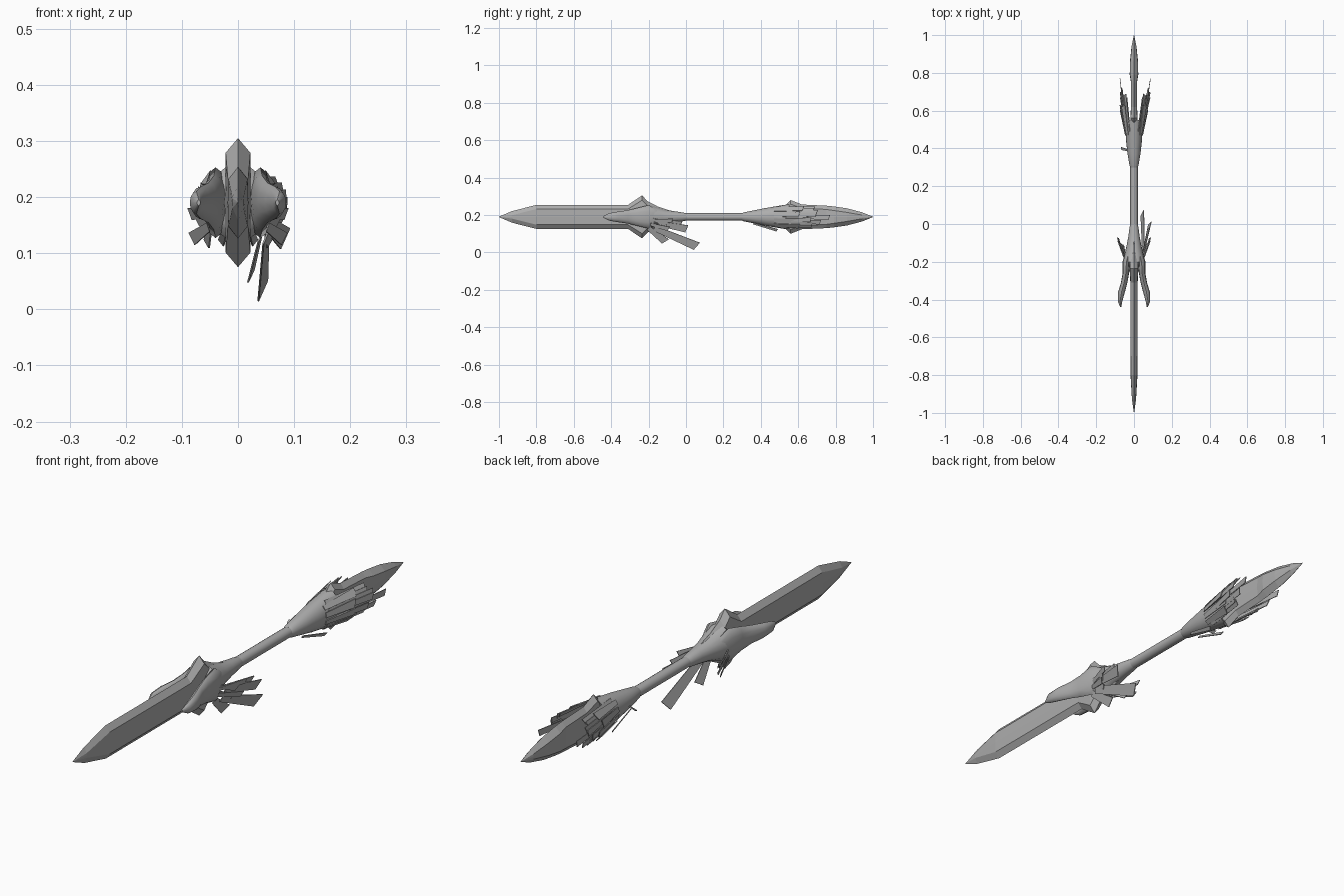
import bpy, bmesh, math
from mathutils import Vector

if "Cube" in bpy.data.objects:
    bpy.data.objects.remove(bpy.data.objects["Cube"])

CZ = 0.19  # height of the weapon's long axis
steel = bpy.data.materials.new("grey_steel")
steel.diffuse_color = (0.42, 0.42, 0.42, 1)
steel.use_nodes = True
steel.node_tree.nodes["Principled BSDF"].inputs["Base Color"].default_value = steel.diffuse_color


def finish(name, bm, smooth=None):
    bmesh.ops.remove_doubles(bm, verts=bm.verts, dist=0.0001)
    bmesh.ops.recalc_face_normals(bm, faces=bm.faces)
    me = bpy.data.meshes.new(name)
    bm.to_mesh(me)
    bm.free()
    ob = bpy.data.objects.new(name, me)
    bpy.context.collection.objects.link(ob)
    me.materials.append(steel)
    if smooth:
        bpy.ops.object.select_all(action='DESELECT')
        bpy.context.view_layer.objects.active = ob
        ob.select_set(True)
        bpy.ops.object.shade_smooth_by_angle(angle=math.radians(smooth))
    return ob


def skin(name, rings, smooth=None):
    """Bridge a list of equal point rings and cap both ends."""
    bm = bmesh.new()
    loops = [[bm.verts.new(p) for p in r] for r in rings]
    n = len(loops[0])
    for a, b in zip(loops, loops[1:]):
        for i in range(n):
            bm.faces.new((a[i], a[(i + 1) % n], b[(i + 1) % n], b[i]))
    bm.faces.new(loops[0])
    bm.faces.new(loops[-1])
    return finish(name, bm, smooth)


def tube(name, stations, n=16, side=1):
    """Elliptical loft; stations are (y, centre x, radius x, radius z)."""
    rings = []
    for y, cx, rx, rz in stations:
        angs = [2 * math.pi * i / n for i in range(n)]
        rings.append([(side * (cx + rx * math.cos(a)), y, CZ + rz * math.sin(a)) for a in angs])
    return skin(name, rings, 40)


def blade(name, stations):
    """Bevelled blade; stations are (y, half height, bevel depth, half thickness)."""
    rings = []
    for y, h, b, t in stations:
        k = h - b
        prof = [(0, h), (t, k), (t * 1.08, 0), (t, -k), (0, -h), (-t, -k), (-t * 1.08, 0), (-t, k)]
        rings.append([(x, y, CZ + z) for x, z in prof])
    return skin(name, rings)


def feather(name, base, tip, width, across):
    """Thin tapered plate with a slanted end."""
    base, tip, across = Vector(base), Vector(tip), Vector(across)
    d = (tip - base).normalized()
    w = (across - d * across.dot(d)).normalized() * width / 2
    nrm = d.cross(w).normalized() * 0.0015
    quad = [base - w * 0.6, base + w * 0.6, tip + w, tip - w - d * width * 0.3]
    return skin(name, [[p - nrm for p in quad], [p + nrm for p in quad]])


# Blades with flared shoulders
blade("front_blade", [
    (-1.0, 0.001, 0.0005, 0.0006), (-0.93, 0.031, 0.022, 0.010), (-0.8, 0.064, 0.022, 0.017),
    (-0.31, 0.064, 0.022, 0.018), (-0.235, 0.115, 0.026, 0.022), (-0.205, 0.083, 0.024, 0.022),
    (-0.15, 0.055, 0.02, 0.02), (-0.06, 0.025, 0.012, 0.014)])
blade("rear_blade", [
    (0.45, 0.04, 0.015, 0.014), (0.535, 0.066, 0.02, 0.016), (0.56, 0.09, 0.022, 0.018),
    (0.62, 0.066, 0.02, 0.015), (0.75, 0.06, 0.02, 0.015), (0.79, 0.056, 0.022, 0.021),
    (0.86, 0.046, 0.022, 0.02), (0.94, 0.025, 0.015, 0.012), (1.0, 0.001, 0.0005, 0.0006)])

# Handle and sockets
tube("handle", [(-0.08, 0, 0.02, 0.02), (0.36, 0, 0.02, 0.02)])
tube("front_socket", [
    (0.0, 0, 0.020, 0.020), (-0.02, 0, 0.024, 0.024), (-0.06, 0, 0.029, 0.030),
    (-0.11, 0, 0.038, 0.038), (-0.16, 0, 0.05, 0.054), (-0.2, 0, 0.058, 0.068),
    (-0.225, 0, 0.044, 0.05), (-0.23, 0, 0.02, 0.04)])
tube("rear_socket", [
    (0.3, 0, 0.020, 0.020), (0.31, 0, 0.024, 0.024), (0.37, 0, 0.034, 0.036),
    (0.43, 0, 0.041, 0.048), (0.5, 0, 0.046, 0.060), (0.55, 0, 0.049, 0.068),
    (0.545, 0, 0.036, 0.054), (0.5, 0, 0.018, 0.04)], 20)

# Per side: prong hugging the front blade, cheek shell on the rear socket, feather fans
for s, label in ((1, "right"), (-1, "left")):
    tube(label + "_prong", [
        (-0.14, 0.025, 0.015, 0.03), (-0.2, 0.040, 0.021, 0.063), (-0.26, 0.043, 0.017, 0.048),
        (-0.31, 0.052, 0.017, 0.036), (-0.36, 0.066, 0.018, 0.029), (-0.41, 0.074, 0.012, 0.020),
        (-0.44, 0.070, 0.003, 0.005)], 12, s)

    # Rear fan: overlapping plates around the socket mouth
    for i in range(9):
        a = math.radians(-58 + 14 * i)
        c, q = math.cos(a), math.sin(a)
        y1 = 0.66 + 0.11 * c * c * (0.5 + 0.5 * ((i * 2) % 3) / 2) - 0.04 * (i % 2)
        spread = 0.075 if s > 0 else 0.062
        feather(f"{label}_rear_feather_{i}", (s * 0.044 * c, 0.49, CZ + 0.06 * q),
                (s * (0.012 + spread * c), y1, CZ + 0.055 * q), 0.024, (-s * 0.5 * q, 0, c))
    for i in range(4):
        a = math.radians(-45 + 28 * i)
        c, q = math.cos(a), math.sin(a)
        feather(f"{label}_rear_short_feather_{i}", (s * 0.045 * c, 0.47, CZ + 0.058 * q),
                (s * 0.074 * c, 0.61 + 0.02 * (i % 2), CZ + 0.072 * q), 0.03, (-s * q, 0, c))

    # Front fan: short swept plates under the socket
    for i, (x, y, z, w) in enumerate([(0.083, -0.09, 0.125, 0.025), (0.056, -0.11, 0.115, 0.022),
                                      (0.086, -0.07, 0.17, 0.022), (0.07, -0.10, 0.15, 0.026)]):
        feather(f"{label}_front_feather_{i}", (s * 0.048, -0.19, 0.15 + 0.01 * i),
                (s * x, y, z), w, (s * 0.3, 0, 1))

# Long trailing feathers on one side
for i, (base, tip, w) in enumerate([
        ((0.05, -0.17, 0.13), (0.044, 0.065, 0.030), 0.05),
        ((0.04, -0.20, 0.13), (0.022, -0.105, 0.055), 0.042),
        ((0.05, -0.15, 0.155), (0.085, 0.01, 0.125), 0.042),
        ((0.05, -0.16, 0.17), (0.078, -0.02, 0.155), 0.026)]):
    feather(f"trailing_feather_{i}", base, tip, w, (0.35, 0.1, 1))

# Small loose spurs on the rear socket
feather("side_spur", (-0.03, 0.39, 0.18), (-0.07, 0.40, 0.175), 0.016, (0, 1, 0.5))
for s in (1, -1):
    feather("lower_spur", (s * 0.02, 0.36, 0.155), (s * 0.03, 0.49, 0.118), 0.016, (s * 0.6, 0, 1))
